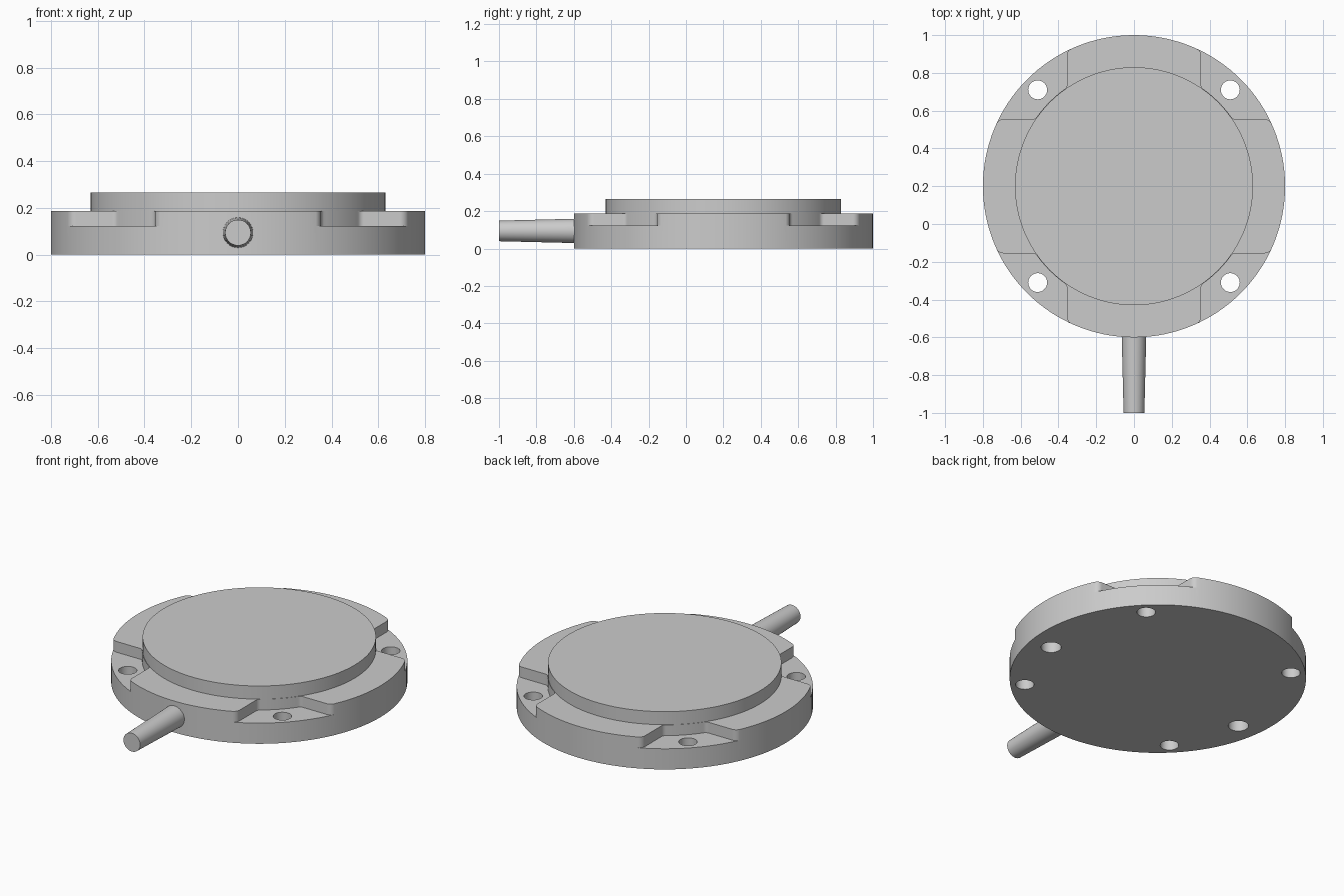
import bpy, bmesh
from math import sin, cos, pi, radians, atan2, sqrt
from mathutils import Matrix, Vector

cube = bpy.data.objects.get("Cube")
if cube:
    bpy.data.objects.remove(cube, do_unlink=True)

CENTRE_Y = 0.2
BODY_R, BODY_H = 0.8, 0.187
PLATE_R, PLATE_TOP = 0.63, 0.265
NOTCH_Z, NOTCH_SIDE = 0.123, 0.355

grey = bpy.data.materials.new("plain grey")
grey.use_nodes = True
grey.diffuse_color = (0.6, 0.6, 0.6, 1)
grey.node_tree.nodes["Principled BSDF"].inputs["Base Color"].default_value = (0.6, 0.6, 0.6, 1)


def arc(cx, cy, r, a0, a1, n):
    """Points along an arc, angles in radians."""
    return [(cx + r * cos(a0 + (a1 - a0) * i / n), cy + r * sin(a0 + (a1 - a0) * i / n))
            for i in range(n + 1)]


def circle(cx, cy, r, n):
    return arc(cx, cy, r, 0, 2 * pi, n)[:-1]


def extrude(bm, points, z0, z1):
    """Extrude a flat outline into a closed prism."""
    face = bm.faces.new([bm.verts.new((x, y, z0)) for x, y in points])
    top = bmesh.ops.extrude_face_region(bm, geom=[face])["geom"]
    bmesh.ops.translate(bm, vec=(0, 0, z1 - z0),
                        verts=[v for v in top if isinstance(v, bmesh.types.BMVert)])


def finish(bm, name):
    bmesh.ops.recalc_face_normals(bm, faces=bm.faces)
    mesh = bpy.data.meshes.new(name)
    bm.to_mesh(mesh)
    bm.free()
    mesh.materials.append(grey)
    obj = bpy.data.objects.new(name, mesh)
    bpy.context.collection.objects.link(obj)
    return obj


def smooth(obj):
    bpy.ops.object.select_all(action='DESELECT')
    obj.select_set(True)
    bpy.context.view_layer.objects.active = obj
    bpy.ops.object.shade_smooth_by_angle(angle=radians(30))


def notch_outline():
    """Corner recess: rounded lug tips outside, filleted against the plate."""
    wall, fillet, tip = PLATE_R + 0.002, 0.03, 0.04
    fx = NOTCH_SIDE + fillet
    fy = sqrt((wall + fillet) ** 2 - fx ** 2)
    tx = NOTCH_SIDE - tip
    ty = sqrt((BODY_R - tip) ** 2 - tx ** 2)
    turn = atan2(ty, tx)
    out = Vector((cos(turn), sin(turn))) * (BODY_R + 0.2)
    half = arc(0, 0, wall, pi / 4, atan2(fy, fx), 10)
    half += arc(fx, fy, fillet, pi + atan2(fy, fx), pi, 6)
    half += arc(tx, ty, tip, 0, turn, 8)
    half += [tuple(out), (BODY_R, BODY_R)]
    # Mirror the half outline across the diagonal
    return half + [(y, x) for x, y in reversed(half[1:-1])]


# Round body
bm = bmesh.new()
extrude(bm, circle(0, 0, BODY_R, 128), 0, BODY_H)
body = finish(bm, "round_body")

# Cutters: four notches, four screw holes, two blind sockets underneath
notches, holes = bmesh.new(), bmesh.new()
for sx in (-1, 1):
    for sy in (-1, 1):
        extrude(notches, [(sx * x, sy * y) for x, y in notch_outline()], NOTCH_Z, 0.4)
        extrude(holes, circle(sx * 0.51, sy * 0.51, 0.05, 32), -0.1, 0.4)
    extrude(holes, circle(sx * 0.66, -0.11, 0.055, 32), -0.1, 0.11)

for cutter in (finish(notches, "notch_cutter"), finish(holes, "hole_cutter")):
    cutter.hide_render = True
    bpy.context.view_layer.objects.active = body
    mod = body.modifiers.new("cut", 'BOOLEAN')
    mod.operation, mod.solver, mod.object = 'DIFFERENCE', 'EXACT', cutter
    bpy.ops.object.modifier_apply(modifier=mod.name)
    bpy.data.objects.remove(cutter, do_unlink=True)

# Raised round plate, its skirt showing in the notches
bm = bmesh.new()
extrude(bm, circle(0, 0, PLATE_R, 128), 0.15, PLATE_TOP)
plate = finish(bm, "raised_plate")

# Tapered stem pointing forward
bm = bmesh.new()
bmesh.ops.create_cone(bm, cap_ends=True, segments=32, radius1=0.066, radius2=0.055, depth=0.45,
                      matrix=Matrix.Translation((0, -0.975, 0.094)) @ Matrix.Rotation(pi / 2, 4, 'X'))
stem = finish(bm, "tapered_stem")

for obj in (body, plate, stem):
    obj.location.y = CENTRE_Y
    smooth(obj)
